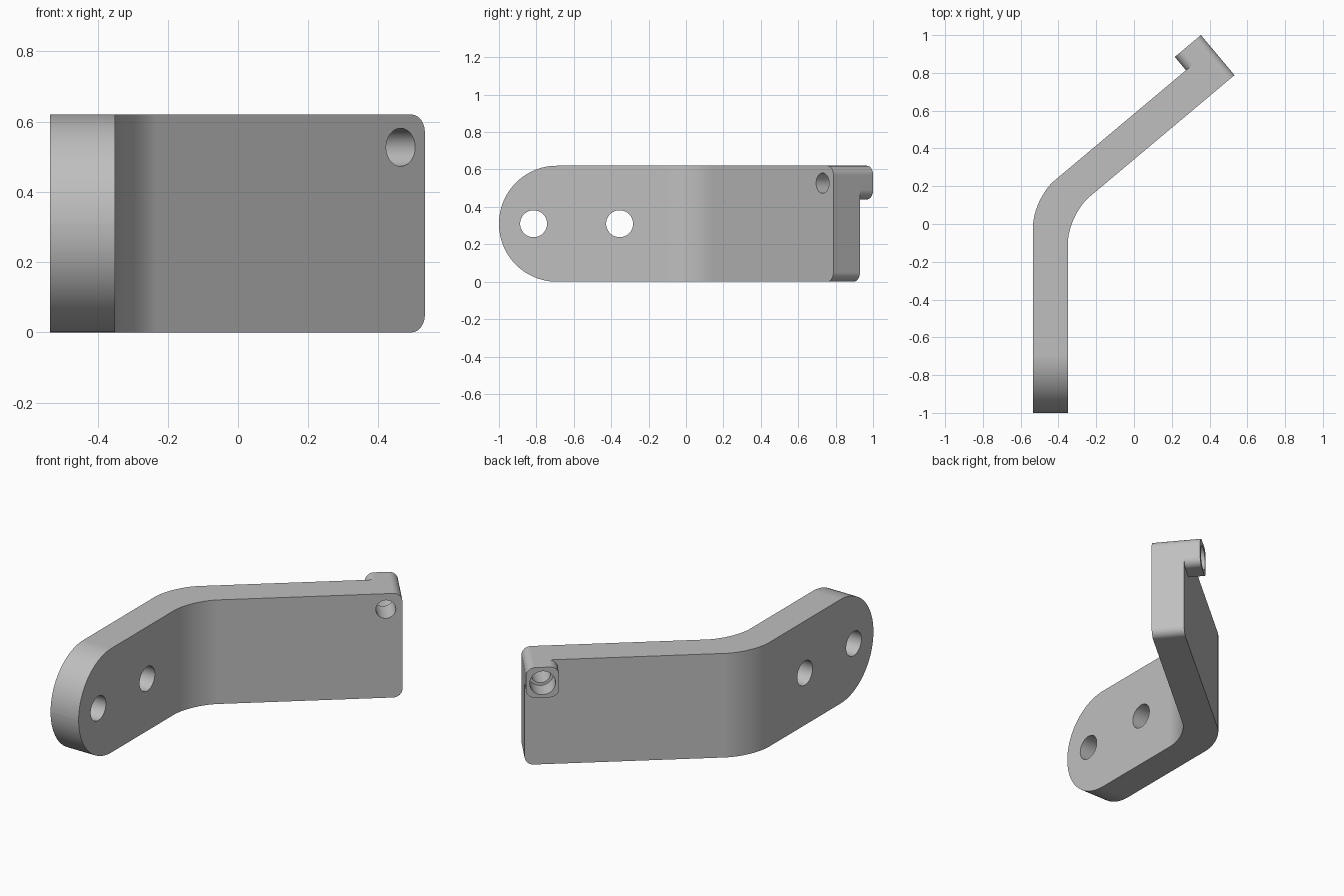
import bpy, bmesh, math
from mathutils import Matrix, Vector

cube = bpy.data.objects.get("Cube")
if cube:
    bpy.data.objects.remove(cube)

HEIGHT = 0.62
THICK = 0.185
LUG = 0.18            # lug width and height
LUG_DEPTH = 0.277     # front face to lug face
CORNER = 0.05
ANGLE = math.radians(40)

along = Vector((math.cos(ANGLE), math.sin(ANGLE), 0))
back = Vector((-along.y, along.x, 0))
tip = Vector((0.532, 0.788, 0))      # front corner of the angled leg

grey = bpy.data.materials.new("plain grey")
grey.use_nodes = True
colour = (0.52, 0.52, 0.52, 1)
grey.diffuse_color = colour
grey.node_tree.nodes["Principled BSDF"].inputs["Base Color"].default_value = colour


def make_object(name, bm):
    bmesh.ops.recalc_face_normals(bm, faces=bm.faces[:])
    mesh = bpy.data.meshes.new(name)
    bm.to_mesh(mesh)
    bm.free()
    mesh.materials.append(grey)
    obj = bpy.data.objects.new(name, mesh)
    bpy.context.collection.objects.link(obj)
    return obj


def extrude_outline(points, z0, z1):
    bm = bmesh.new()
    face = bm.faces.new([bm.verts.new((p.x, p.y, z0)) for p in points])
    grown = bmesh.ops.extrude_face_region(bm, geom=[face])["geom"]
    verts = [g for g in grown if isinstance(g, bmesh.types.BMVert)]
    bmesh.ops.translate(bm, verts=verts, vec=(0, 0, z1 - z0))
    bmesh.ops.recalc_face_normals(bm, faces=bm.faces[:])
    return bm


def round_edges(bm, rule, size, segments):
    edges = [e for e in bm.edges if rule(*[v.co for v in e.verts])]
    bmesh.ops.bevel(bm, geom=edges, offset=size, offset_type='OFFSET',
                    segments=segments, profile=0.5, affect='EDGES',
                    clamp_overlap=False)


def drill(name, start, axis, length, radius):
    bm = bmesh.new()
    turn = axis.to_track_quat('Z', 'Y').to_matrix().to_4x4()
    bmesh.ops.create_cone(bm, cap_ends=True, segments=64, radius1=radius,
                          radius2=radius, depth=length,
                          matrix=Matrix.Translation(start + axis * length / 2) @ turn)
    obj = make_object(name, bm)
    obj.hide_render = True
    return obj


def finish(obj, cutters):
    bpy.ops.object.select_all(action='DESELECT')
    bpy.context.view_layer.objects.active = obj
    obj.select_set(True)
    for cutter in cutters:
        mod = obj.modifiers.new("hole", 'BOOLEAN')
        mod.operation = 'DIFFERENCE'
        mod.solver = 'EXACT'
        mod.object = cutter
        bpy.ops.object.modifier_apply(modifier=mod.name)
    bpy.ops.object.shade_smooth_by_angle(angle=math.radians(30))
    mod = obj.modifiers.new("even shading", 'WEIGHTED_NORMAL')
    mod.keep_sharp = True


def on_end(p):
    return abs((p - tip).dot(along)) < 1e-3


# Bent plate: straight leg, bend and angled leg
left, right = -0.35 - THICK, -0.35


def meet(x, offset):
    start = tip + back * offset
    return start + along * ((x - start.x) / along.x)


inner, outer = meet(right, 0), meet(left, THICK)
outline = [Vector((left, -1, 0)), Vector((right, -1, 0)), inner, tip,
           tip + back * THICK, outer]
bm = extrude_outline(outline, 0, HEIGHT)
round_edges(bm, lambda a, b: (a - b).xy.length < 1e-4 and
            min((a - p).xy.length for p in (inner, outer)) < 1e-3, 0.15, 16)
round_edges(bm, lambda a, b: a.y < -0.999 and b.y < -0.999 and abs(a.z - b.z) < 1e-4,
            HEIGHT / 2 - 0.0005, 24)
round_edges(bm, lambda a, b: on_end(a) and on_end(b) and abs(a.z - b.z) < 1e-4,
            CORNER, 10)
plate = make_object("bent_plate", bm)

# Raised lug on the back of the upper corner
lug_outline = [tip + along * u + back * v for u, v in
               ((-LUG, THICK), (0, THICK), (0, LUG_DEPTH), (-LUG, LUG_DEPTH))]
bm = extrude_outline(lug_outline, HEIGHT - LUG, HEIGHT)
round_edges(bm, lambda a, b: abs((a - b).normalized().dot(back)) > 0.99, CORNER, 10)
lug = make_object("corner_lug", bm)

# Mounting holes and the stepped bore through the lug
side = Vector((1, 0, 0))
mount_holes = [drill("mount_hole_cutter", Vector((left - 0.1, y, HEIGHT / 2)), side,
                     THICK + 0.2, 0.072) for y in (-0.815, -0.355)]
bore_axis = tip - along * LUG / 2 + Vector((0, 0, HEIGHT - LUG / 2 - 0.003))
bore = drill("bore_cutter", bore_axis - back * 0.1, back, 0.5, 0.054)
counterbore = drill("counterbore_cutter", bore_axis + back * 0.157, back, 0.25, 0.07)

finish(plate, mount_holes + [bore, counterbore])
finish(lug, [counterbore])

for cutter in mount_holes + [bore, counterbore]:
    bpy.data.objects.remove(cutter)
